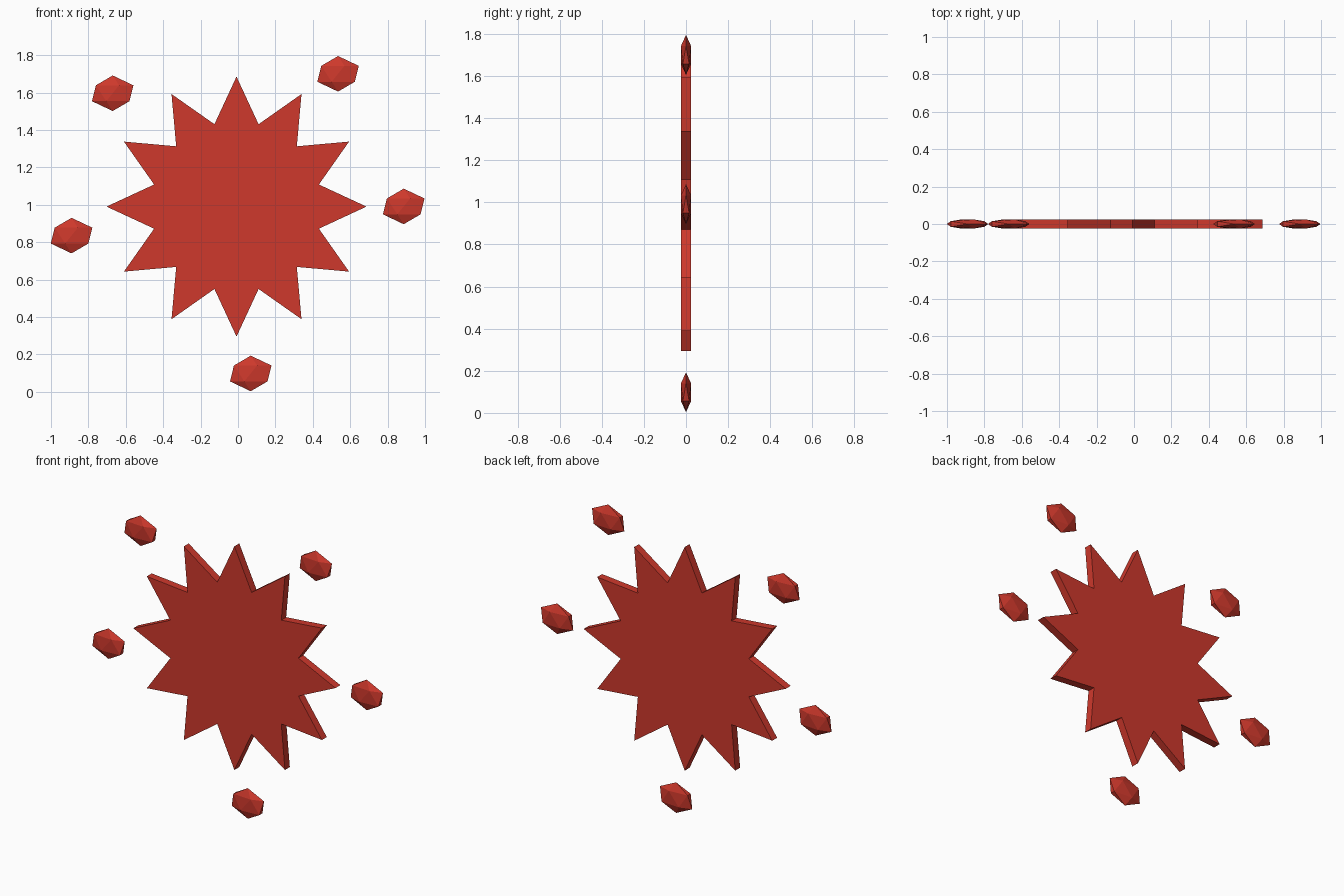
import bpy, bmesh
from math import sin, cos, pi

if "Cube" in bpy.data.objects:
    bpy.data.objects.remove(bpy.data.objects["Cube"])

HALF = 0.024  # half thickness of the whole model

red = bpy.data.materials.new("red")
red.diffuse_color = (0.62, 0.04, 0.025, 1)
red.use_nodes = True
red.node_tree.nodes["Principled BSDF"].inputs["Base Color"].default_value = red.diffuse_color


def make_object(name, bm, location):
    bmesh.ops.recalc_face_normals(bm, faces=bm.faces)
    mesh = bpy.data.meshes.new(name)
    bm.to_mesh(mesh)
    bm.free()
    mesh.materials.append(red)
    obj = bpy.data.objects.new(name, mesh)
    obj.location = location
    bpy.context.collection.objects.link(obj)
    return obj


# Twelve-pointed splash plate, extruded along y
bm = bmesh.new()
outline = []
for i in range(24):
    r = 0.695 if i % 2 == 0 else 0.456
    a = i * pi / 12
    outline.append(bm.verts.new((r * cos(a), -HALF, r * sin(a))))
front = bm.faces.new(outline)
back = bmesh.ops.extrude_face_region(bm, geom=[front], use_keep_orig=True)
moved = [v for v in back["geom"] if isinstance(v, bmesh.types.BMVert)]
bmesh.ops.translate(bm, verts=moved, vec=(0, 2 * HALF, 0))
make_object("splash_star", bm, (-0.008, 0, 0.99))

# Flattened faceted droplets around the star
droplets = [(0.886, 0.991), (0.535, 1.70), (-0.67, 1.596), (-0.89, 0.835), (0.068, 0.098)]
for n, (x, z) in enumerate(droplets, 1):
    bm = bmesh.new()
    bmesh.ops.create_icosphere(bm, subdivisions=1, radius=1)
    bmesh.ops.scale(bm, verts=bm.verts, vec=(0.124, HALF / 0.85, 0.095))
    make_object(f"droplet_{n}", bm, (x, 0, z))
